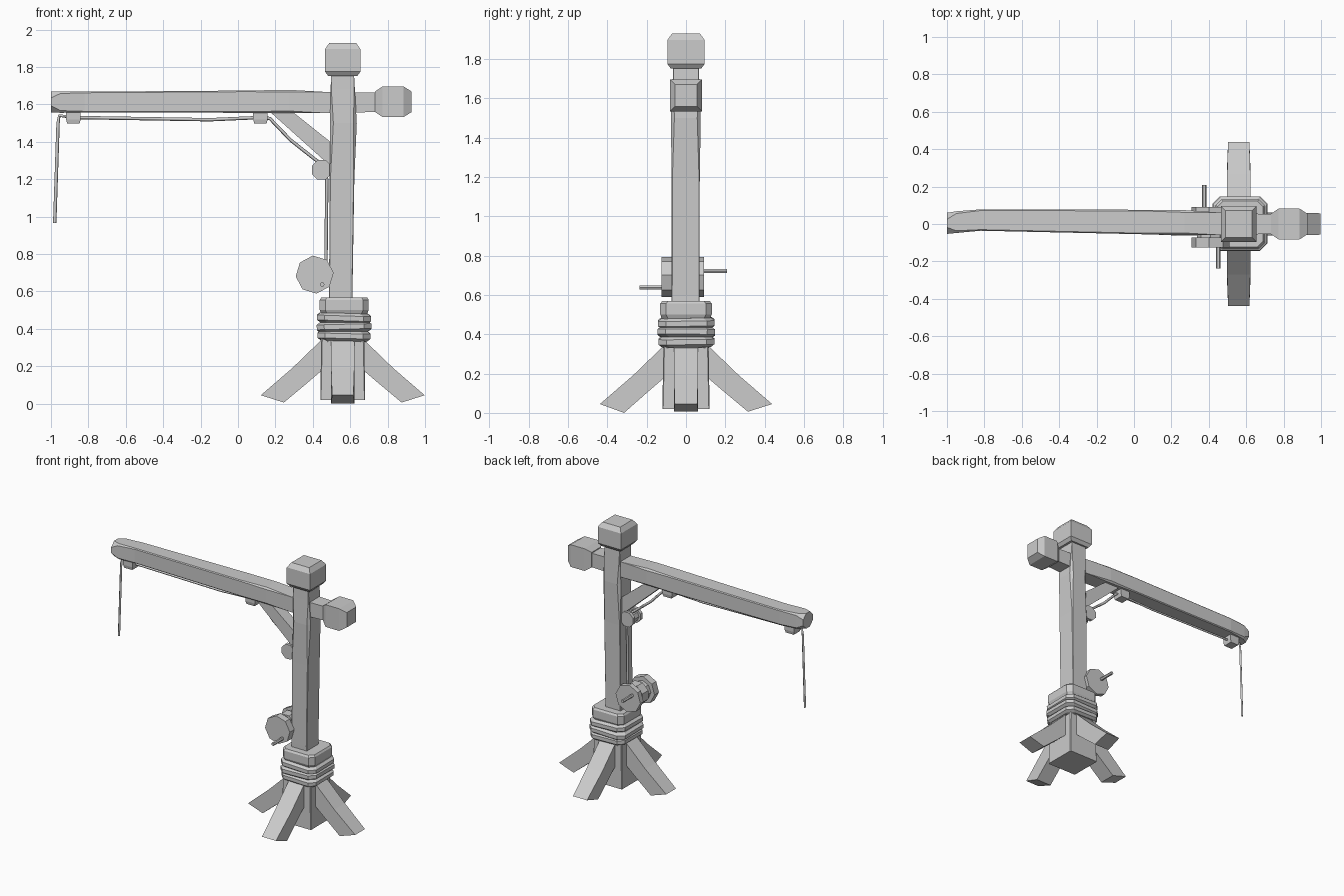
import bpy, bmesh, math
from mathutils import Vector, Matrix

if "Cube" in bpy.data.objects:
    bpy.data.objects.remove(bpy.data.objects["Cube"])

PX = 0.56  # post centre


def finish(name, bm):
    bmesh.ops.remove_doubles(bm, verts=bm.verts, dist=0.0005)
    bmesh.ops.recalc_face_normals(bm, faces=bm.faces)
    me = bpy.data.meshes.new(name)
    bm.to_mesh(me)
    bm.free()
    ob = bpy.data.objects.new(name, me)
    bpy.context.collection.objects.link(ob)
    return ob


def loft(name, axis, sections):
    """Sections are (t, u0, u1, v0, v1, chamfer); u, v = x, y for axis z and y, z for axis x."""
    bm = bmesh.new()
    rings = []
    for t, u0, u1, v0, v1, c in sections:
        pts = [(u0 + c, v0), (u1 - c, v0), (u1, v0 + c), (u1, v1 - c),
               (u1 - c, v1), (u0 + c, v1), (u0, v1 - c), (u0, v0 + c)]
        rings.append([bm.verts.new((u, v, t) if axis == 'z' else (t, u, v)) for u, v in pts])
    for a, b in zip(rings, rings[1:]):
        for i in range(8):
            j = (i + 1) % 8
            bm.faces.new((a[i], a[j], b[j], b[i]))
    bm.faces.new(rings[0])
    bm.faces.new(rings[-1])
    return finish(name, bm)


def prism(name, profile, y0, y1):
    """Extrude an x-z profile along y."""
    bm = bmesh.new()
    f = bm.faces.new([bm.verts.new((x, y0, z)) for x, z in profile])
    new = bmesh.ops.extrude_face_region(bm, geom=[f])['geom']
    bmesh.ops.translate(bm, vec=(0, y1 - y0, 0),
                        verts=[v for v in new if isinstance(v, bmesh.types.BMVert)])
    return finish(name, bm)


def disc(name, x, z, r, y0, y1, n=8, turn=0.0):
    a = [turn + 2 * math.pi * i / n for i in range(n)]
    return prism(name, [(x + r * math.cos(t), z + r * math.sin(t)) for t in a], y0, y1)


def rope(name, pts, r=0.009):
    cu = bpy.data.curves.new(name, 'CURVE')
    cu.dimensions = '3D'
    cu.bevel_depth = r
    cu.bevel_resolution = 0
    cu.use_fill_caps = True
    sp = cu.splines.new('POLY')
    sp.points.add(len(pts) - 1)
    for p, co in zip(sp.points, pts):
        p.co = (*co, 1)
    ob = bpy.data.objects.new(name, cu)
    bpy.context.collection.objects.link(ob)
    return ob


# Post with worn edges, and its cap
loft("post", 'z', [
    (0.30, 0.49, 0.625, -0.07, 0.07, 0),
    (0.60, 0.487, 0.612, -0.073, 0.068, 0.003),
    (1.20, 0.49, 0.622, -0.073, 0.07, 0.004),
    (1.50, 0.492, 0.635, -0.077, 0.075, 0.018),
    (1.68, 0.495, 0.625, -0.068, 0.068, 0.004),
    (1.77, 0.498, 0.62, -0.065, 0.065, 0)])
loft("post_cap", 'z', [
    (z, PX - h, PX + h, -h, h, 0)
    for z, h in ((1.752, 0.078), (1.775, 0.095), (1.895, 0.095), (1.928, 0.072))])

# Boom with a chipped tip, and the counterweight on its tail
loft("boom", 'x', [
    (-1.0, -0.053, 0.06, 1.558, 1.67, 0.035),
    (-0.95, -0.048, 0.068, 1.555, 1.67, 0.012),
    (-0.82, -0.036, 0.078, 1.557, 1.668, 0.006),
    (0.05, -0.055, 0.076, 1.555, 1.674, 0.006),
    (0.27, -0.06, 0.074, 1.553, 1.678, 0.012),
    (0.48, -0.06, 0.06, 1.553, 1.666, 0),
    (0.76, -0.052, 0.052, 1.56, 1.662, 0)])
loft("boom_counterweight", 'x', [
    (x, -h, h, 1.614 - h, 1.614 + h, 0)
    for x, h in ((0.733, 0.055), (0.773, 0.082), (0.885, 0.082), (0.928, 0.055))])

# Base block and four splayed feet
loft("base_block", 'z', [(0.02, 0.44, 0.68, -0.12, 0.12, 0.004),
                         (0.36, 0.445, 0.675, -0.115, 0.115, 0.006)])
foot_profile = [(0.05, 0.385), (0.12, 0.335), (0.27, 0.19), (0.438, 0.045),
                (0.315, 0.006), (0.19, 0.11), (0.05, 0.23)]
for k, side in enumerate(("right", "back", "left", "front")):
    ob = prism(side + "_foot", foot_profile, -0.062, 0.062)
    for v in ob.data.vertices:  # slight waist toward the toe
        if v.co.x > 0.4:
            v.co.y *= 0.92
        if v.co.z < 0.01 and side == "front":
            v.co.z = 0.0
    ob.data.transform(Matrix.Translation((PX, 0, 0)) @ Matrix.Rotation(k * math.pi / 2, 4, 'Z'))

# Collar and the tilted rope bands round it
loft("collar", 'z', [
    (z, 0.568 - h, 0.568 + h, -h, h, 0.03)
    for z, h in ((0.33, 0.118), (0.48, 0.122), (0.50, 0.131), (0.555, 0.131), (0.568, 0.122))])
for i, (z, h, tilt) in enumerate(((0.363, 0.142, 1.5), (0.41, 0.146, -1.5), (0.458, 0.144, 2))):
    ob = loft("lashing_%d" % (i + 1), 'z', [
        (dz, -w, w, -w, w, 0.04)
        for dz, w in ((-0.027, h - 0.018), (-0.013, h), (0.013, h), (0.027, h - 0.018))])
    ob.data.transform(Matrix.Translation((0.567, 0.002, z)) @
                      Matrix.Rotation(math.radians(tilt), 4, Vector((0.4, 1, 0))))

# Diagonal brace
prism("brace", [(0.16, 1.57), (0.28, 1.57), (0.50, 1.395), (0.50, 1.265)], -0.04, 0.045)

# Rope guides under the boom, and the pulley on the post
for name, x in (("tip_rope_guide", -0.88), ("inner_rope_guide", 0.12)):
    loft(name, 'z', [(1.497, x - 0.033, x + 0.033, -0.025, 0.045, 0),
                     (1.52, x - 0.039, x + 0.039, -0.03, 0.05, 0),
                     (1.56, x - 0.039, x + 0.039, -0.03, 0.05, 0)])
disc("pulley_core", 0.447, 1.25, 0.042, -0.045, 0.045)
for name, y in (("front_pulley_rim", -0.055), ("back_pulley_rim", 0.03)):
    disc(name, 0.447, 1.25, 0.057, y, y + 0.025, turn=math.pi / 8)

# Winch drum with end discs and crank pins
disc("winch_drum", 0.41, 0.69, 0.072, -0.11, 0.08)
disc("winch_rope_coil", 0.41, 0.69, 0.084, -0.035, 0.035, turn=math.pi / 8)
disc("front_winch_disc", 0.41, 0.69, 0.102, -0.125, -0.073, turn=0.1)
disc("back_winch_disc", 0.41, 0.69, 0.102, 0.055, 0.092, turn=0.1)
disc("front_crank_pin", 0.45, 0.637, 0.012, -0.237, -0.12, 6)
disc("back_crank_pin", 0.375, 0.722, 0.012, 0.085, 0.208, 6)

# Rope from the winch, over the pulley, along the boom, hanging from the tip
Y = 0.01
rope("hoist_rope", [(x, Y, z) for x, z in (
    (0.47, 0.74), (0.475, 1.20), (0.44, 1.285), (0.40, 1.315), (0.28, 1.41), (0.17, 1.525),
    (0.12, 1.53), (-0.15, 1.518), (-0.88, 1.53), (-0.955, 1.54), (-0.962, 1.50), (-0.98, 0.965))])
